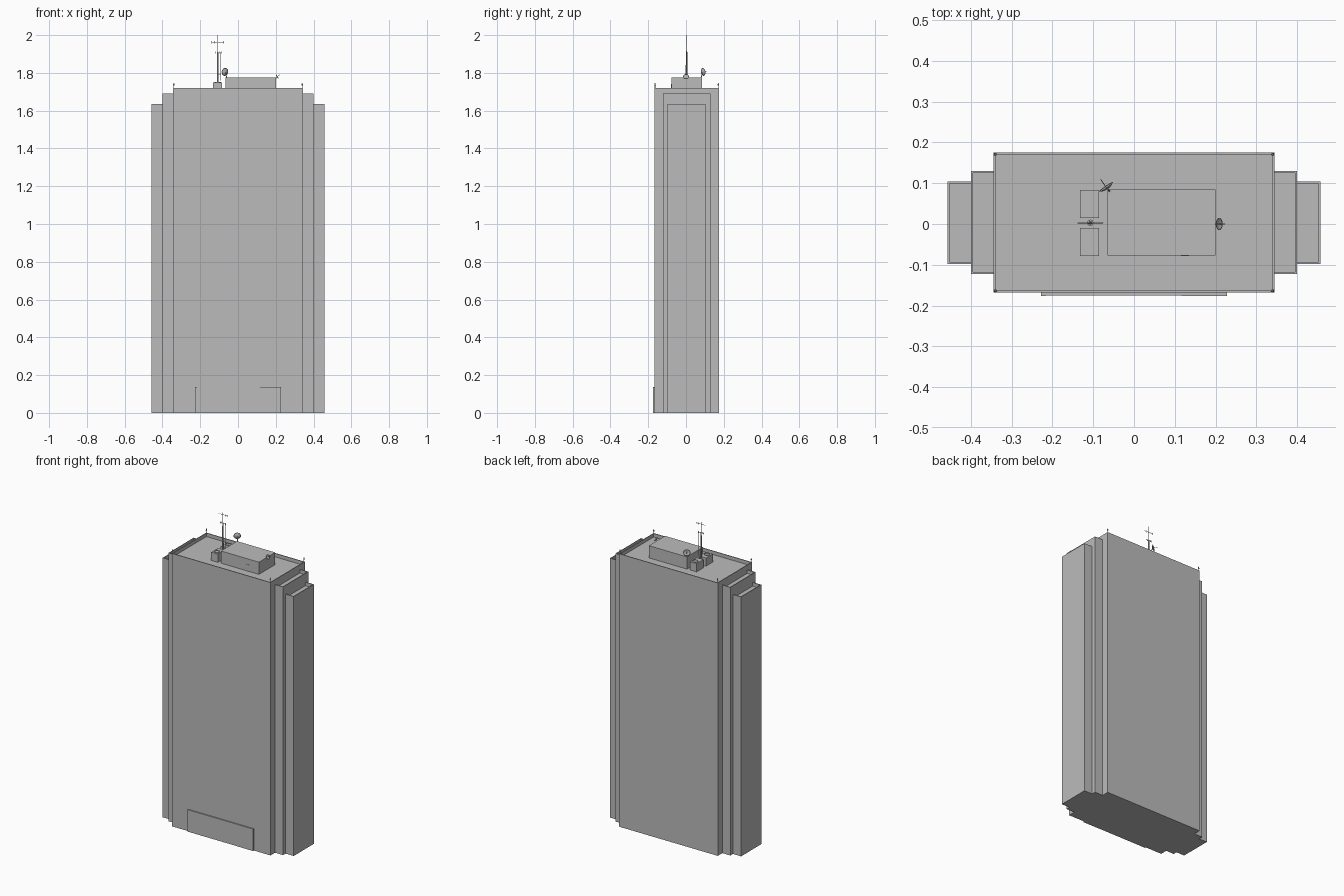
import bpy
import bmesh
from math import pi
from mathutils import Vector

cube = bpy.data.objects.get("Cube")
if cube:
    bpy.data.objects.remove(cube, do_unlink=True)

grey = bpy.data.materials.new("concrete grey")
grey.use_nodes = True
colour = (0.5, 0.5, 0.5, 1)
grey.diffuse_color = colour
grey.node_tree.nodes["Principled BSDF"].inputs["Base Color"].default_value = colour


def finish(name, bm):
    mesh = bpy.data.meshes.new(name)
    bm.to_mesh(mesh)
    bm.free()
    mesh.materials.append(grey)
    obj = bpy.data.objects.new(name, mesh)
    bpy.context.collection.objects.link(obj)
    return obj


def box(name, x, y, z, wall=0, drop=0):
    """Box from three ranges; a wall width sinks the roof behind a parapet."""
    bm = bmesh.new()
    bmesh.ops.create_cube(bm, size=1)
    for v in bm.verts:
        v.co = [r[0] if c < 0 else r[1] for c, r in zip(v.co, (x, y, z))]
    if wall:
        top = max(bm.faces, key=lambda f: f.calc_center_median().z)
        bmesh.ops.inset_region(bm, faces=[top], thickness=wall)
        rim = list(top.verts)
        sunk = bmesh.ops.extrude_discrete_faces(bm, faces=[top])["faces"][0]
        bmesh.ops.translate(bm, verts=sunk.verts, vec=(0, 0, -drop))
        bmesh.ops.recalc_face_normals(bm, faces=bm.faces)
    return finish(name, bm)


def rod(name, start, end, r1, r2=None, sides=8):
    a, b = Vector(start), Vector(end)
    bm = bmesh.new()
    bmesh.ops.create_cone(bm, cap_ends=True, segments=sides, radius1=r1,
                          radius2=r1 if r2 is None else r2, depth=(b - a).length)
    turn = (b - a).to_track_quat("Z", "Y")
    for v in bm.verts:
        v.co = turn @ v.co + (a + b) / 2
    return finish(name, bm)


def dish(name, centre, facing, radius):
    """Shallow bowl with a thin feed arm along its axis."""
    bm = bmesh.new()
    profile = [(0.01, -0.35), (0.5, -0.26), (0.85, -0.1), (1, 0), (0.8, -0.08), (0.01, -0.28)]
    verts = [bm.verts.new((r * radius, 0, h * radius)) for r, h in profile]
    edges = [bm.edges.new(p) for p in zip(verts, verts[1:])]
    bmesh.ops.spin(bm, geom=verts + edges, cent=(0, 0, 0), axis=(0, 0, 1),
                   angle=2 * pi, steps=20, use_merge=True)
    bmesh.ops.recalc_face_normals(bm, faces=bm.faces)
    axis, c = Vector(facing).normalized(), Vector(centre)
    turn = axis.to_track_quat("Z", "Y")
    for v in bm.verts:
        v.co = turn @ v.co + c
    for f in bm.faces:
        f.smooth = True
    finish(name, bm)
    rod(name + "_feed", c - axis * radius * 0.3, c + axis * radius * 1.1, 0.001)


# Tower and stepped wings with parapets
box("tower", (-0.344, 0.344), (-0.168, 0.175), (0, 1.72), 0.007, 0.022)
for side, s in (("left", 1), ("right", -1)):
    for part, x0, x1, y, top in (("inner", 0.33, 0.4, (-0.123, 0.13), 1.69),
                                 ("outer", 0.385, 0.457, (-0.098, 0.104), 1.635)):
        box(f"{side}_{part}_wing", sorted((s * x0, s * x1)), y, (0, top), 0.007, 0.022)

# Entrance slab with side panels
box("entrance", (-0.228, 0.228), (-0.175, -0.165), (0, 0.138))
box("entrance_edge", (-0.228, -0.216), (-0.176, -0.17), (0, 0.138))
box("entrance_side", (0.117, 0.228), (-0.176, -0.17), (0, 0.138))

# Rooftop plant room and door
roof = 1.698
box("plant_room", (-0.065, 0.2), (-0.077, 0.084), (roof, 1.775))
box("plant_room_door", (0.115, 0.135), (-0.079, -0.076), (roof, 1.74))

# Cooling units with round fan rims
for name, y in (("back", 0.049), ("front", -0.044)):
    box(name + "_cooling_unit", (-0.132, -0.086), (y - 0.034, y + 0.034), (roof, 1.75))
    fan_y = y + (0.011 if y > 0 else -0.01)
    bm = bmesh.new()
    ring = [bm.verts.new((r, 0, h)) for r, h in
            ((0.017, 0), (0.017, 0.004), (0.014, 0.004), (0.014, 0))]
    edges = [bm.edges.new(p) for p in zip(ring, ring[1:])]
    bmesh.ops.spin(bm, geom=ring + edges, cent=(0, 0, 0), axis=(0, 0, 1),
                   angle=2 * pi, steps=20, use_merge=True)
    bmesh.ops.recalc_face_normals(bm, faces=bm.faces)
    bmesh.ops.translate(bm, verts=bm.verts, vec=(-0.108, fan_y, 1.749))
    finish(name + "_fan_rim", bm)

# Antenna mast with cross bars
mx, my = -0.107, 0.003
rod("mast_base", (mx, my, roof), (mx, my, 1.715), 0.008)
rod("mast_lower", (mx, my, roof), (mx, my, 1.91), 0.005, 0.004)
rod("mast_upper", (mx, my, 1.9), (mx, my, 2), 0.0018, 0.001)
rod("mast_side_rod", (mx + 0.016, my, 1.76), (mx + 0.016, my, 1.91), 0.001)
rod("mast_side_bracket", (mx, my, 1.79), (mx + 0.017, my, 1.79), 0.001)
for name, z, reach in (("upper", 1.962, 0.031), ("lower", 1.908, 0.02)):
    rod(name + "_cross_bar", (mx - reach, my, z), (mx + reach, my, z), 0.0012)
    for i in (-1, -0.55, 0.55, 1):
        rod(name + "_bar_tick", (mx + i * reach, my, z - 0.006),
            (mx + i * reach, my, z + 0.006), 0.001)

# Satellite dishes
dish("corner_dish", (-0.069, 0.091, 1.805), (-0.55, 0.8, 0.1), 0.021)
rod("corner_dish_post", (-0.06, 0.08, 1.77), (-0.064, 0.086, 1.803), 0.002)
dish("end_dish", (0.209, 0, 1.781), (0.8, 0, 0.55), 0.015)
rod("end_dish_arm", (0.198, 0, 1.768), (0.206, 0, 1.776), 0.002)

# Warning lamps at the roof corners
for x in (-0.34, 0.34):
    for y in (-0.164, 0.171):
        rod("lamp_post", (x, y, 1.715), (x, y, 1.736), 0.0015)
        rod("corner_lamp", (x, y, 1.734), (x, y, 1.747), 0.004, 0.002)
